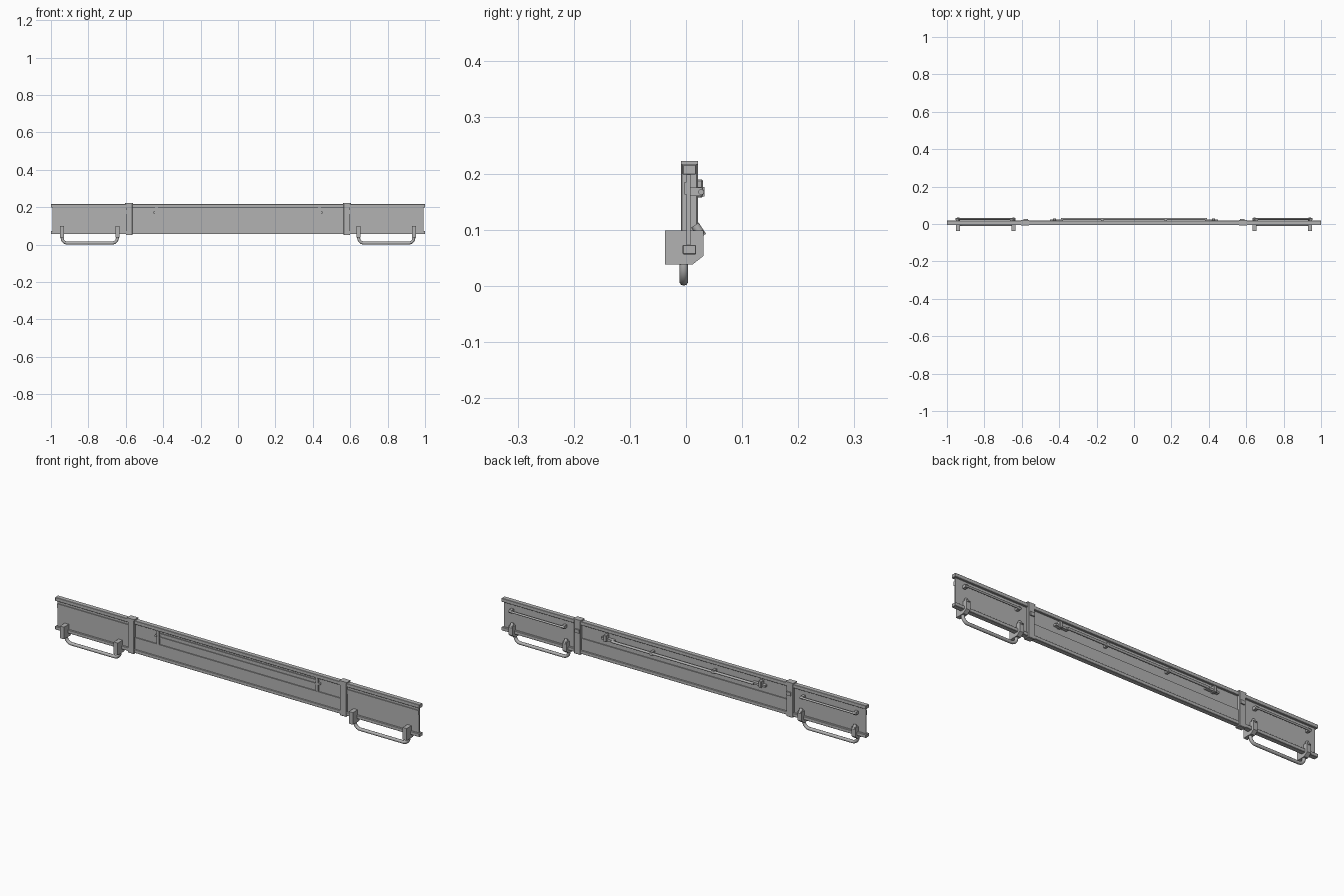
import bpy, bmesh, math
from mathutils import Vector

old = bpy.data.objects.get("Cube")
if old:
    bpy.data.objects.remove(old, do_unlink=True)

grey = bpy.data.materials.new("plain grey metal")
grey.use_nodes = True
colour = (0.45, 0.45, 0.45, 1)
grey.diffuse_color = colour
grey.node_tree.nodes["Principled BSDF"].inputs["Base Color"].default_value = colour


def finish(name, bm):
    bmesh.ops.recalc_face_normals(bm, faces=bm.faces)
    mesh = bpy.data.meshes.new(name)
    bm.to_mesh(mesh)
    bm.free()
    mesh.materials.append(grey)
    ob = bpy.data.objects.new(name, mesh)
    bpy.context.collection.objects.link(ob)
    return ob


def extrude(name, x0, x1, profile):
    """Sweep a (y, z) outline along x."""
    bm = bmesh.new()
    face = bm.faces.new([bm.verts.new((x0, y, z)) for y, z in profile])
    res = bmesh.ops.extrude_face_region(bm, geom=[face])
    verts = [v for v in res["geom"] if isinstance(v, bmesh.types.BMVert)]
    bmesh.ops.translate(bm, verts=verts, vec=(x1 - x0, 0, 0))
    return finish(name, bm)


def box(name, x0, x1, y0, y1, z0, z1, bevel=0):
    ob = extrude(name, x0, x1, [(y0, z0), (y1, z0), (y1, z1), (y0, z1)])
    if bevel:
        mod = ob.modifiers.new("edge", "BEVEL")
        mod.width = bevel
    return ob


def cylinder(name, a, b, radius, sides=16):
    a, b = Vector(a), Vector(b)
    bm = bmesh.new()
    bmesh.ops.create_cone(bm, cap_ends=True, segments=sides, radius1=radius,
                          radius2=radius, depth=(b - a).length)
    ob = finish(name, bm)
    ob.location = (a + b) / 2
    ob.rotation_euler = (b - a).to_track_quat("Z", "Y").to_euler()
    smooth(ob)
    return ob


def smooth(ob):
    bpy.ops.object.select_all(action="DESELECT")
    ob.select_set(True)
    bpy.context.view_layer.objects.active = ob
    bpy.ops.object.shade_smooth_by_angle(angle=math.radians(40))


def handle(name, x0, x1, top, low, r, depth):
    # U-shaped tube with rounded lower corners
    pts = [(x0, top)]
    for cx, start in ((x0 + r, math.pi), (x1 - r, 1.5 * math.pi)):
        for i in range(7):
            a = start + i * math.pi / 12
            pts.append((cx + r * math.cos(a), low + r + r * math.sin(a)))
    pts.append((x1, top))
    cu = bpy.data.curves.new(name, "CURVE")
    cu.dimensions = "3D"
    cu.bevel_depth = depth
    cu.bevel_resolution = 3
    cu.use_fill_caps = True
    sp = cu.splines.new("POLY")
    sp.points.add(len(pts) - 1)
    for p, (x, z) in zip(sp.points, pts):
        p.co = (x, -0.004, z, 1)
    cu.materials.append(grey)
    ob = bpy.data.objects.new(name, cu)
    bpy.context.collection.objects.link(ob)
    bpy.ops.object.select_all(action="DESELECT")
    ob.select_set(True)
    bpy.context.view_layer.objects.active = ob
    bpy.ops.object.convert(target="MESH")
    smooth(bpy.context.object)


# Full-length rails
box("top_rail", -1, 1, -0.006, 0.018, 0.198, 0.216, 0.0015)
box("bottom_rail", -1, 1, -0.006, 0.018, 0.056, 0.073, 0.0015)

# Centre panels: thick lower board and recessed upper sheet
box("centre_lower_panel", -0.57, 0.57, -0.002, 0.013, 0.07, 0.131)
box("centre_upper_panel", -0.57, 0.57, 0.003, 0.008, 0.13, 0.2)

# Centre locking rod with guides, front ribs and end brackets
cylinder("centre_rod", (-0.39, 0.027, 0.167), (0.39, 0.027, 0.167), 0.006)
for z in (0.166, 0.184):
    box("centre_front_rib", -0.43, 0.43, -0.001, 0.004, z - 0.003, z + 0.003)
for x in (-0.17, 0.17):
    box("rod_guide", x - 0.006, x + 0.006, 0.007, 0.033, 0.159, 0.176)

bracket = [(-0.037, 0.038), (0.012, 0.038), (0.031, 0.053),
           (0.031, 0.098), (-0.037, 0.098)]
rod_profile = [(0.007, 0.16), (0.028, 0.16), (0.033, 0.167),
               (0.028, 0.175), (0.007, 0.175)]

for side, s in (("left", 1), ("right", -1)):
    # Upright straps with caps
    xs = sorted((s * 0.565, s * 0.6))
    box(side + "_post", *xs, -0.009, 0.021, 0.05, 0.222, 0.002)
    box(side + "_post_cap", xs[0] - 0.003, xs[1] + 0.003, -0.009, 0.021,
        0.216, 0.222)
    box(side + "_post_latch", s * 0.58 - 0.012, s * 0.58 + 0.012, 0.02, 0.027,
        0.158, 0.176)

    # Wing sheet with a stepped rib on the front
    ends = sorted((s * 0.59, s * 0.992))
    box(side + "_wing_panel", *ends, 0.001, 0.008, 0.07, 0.2)
    box(side + "_wing_rib", *ends, -0.003, 0.003, 0.163, 0.185)

    # Rear locking rod on the wing and its guides
    cylinder(side + "_wing_rod", (s * 0.645, 0.027, 0.167),
             (s * 0.955, 0.027, 0.167), 0.005)
    for x in (0.655, 0.945):
        extrude(side + "_wing_rod_guide", s * x - 0.007, s * x + 0.007,
                rod_profile)

    # Centre rod end bracket, rear catch and pin
    box(side + "_catch_front", s * 0.436 - 0.007, s * 0.436 + 0.007,
        -0.005, 0.004, 0.133, 0.2)
    box(side + "_catch_back", s * 0.425 - 0.008, s * 0.425 + 0.008,
        0.007, 0.03, 0.157, 0.189, 0.002)
    box(side + "_catch_arm", s * 0.415 - 0.035, s * 0.415 + 0.035,
        0.007, 0.024, 0.162, 0.172)
    cylinder(side + "_catch_pin", (s * 0.448, -0.006, 0.172),
             (s * 0.448, 0.006, 0.172), 0.006)

    # Handle brackets with tilted bolts
    for x in (0.645, 0.94):
        extrude(side + "_handle_bracket", s * x - 0.011, s * x + 0.011, bracket)
        cylinder(side + "_bracket_bolt", (s * x, 0.016, 0.108),
                 (s * x, 0.029, 0.088), 0.008)

    # Hanging handle
    hx = sorted((s * 0.645, s * 0.94))
    handle(side + "_handle", *hx, 0.05, 0.008, 0.028, 0.008)
